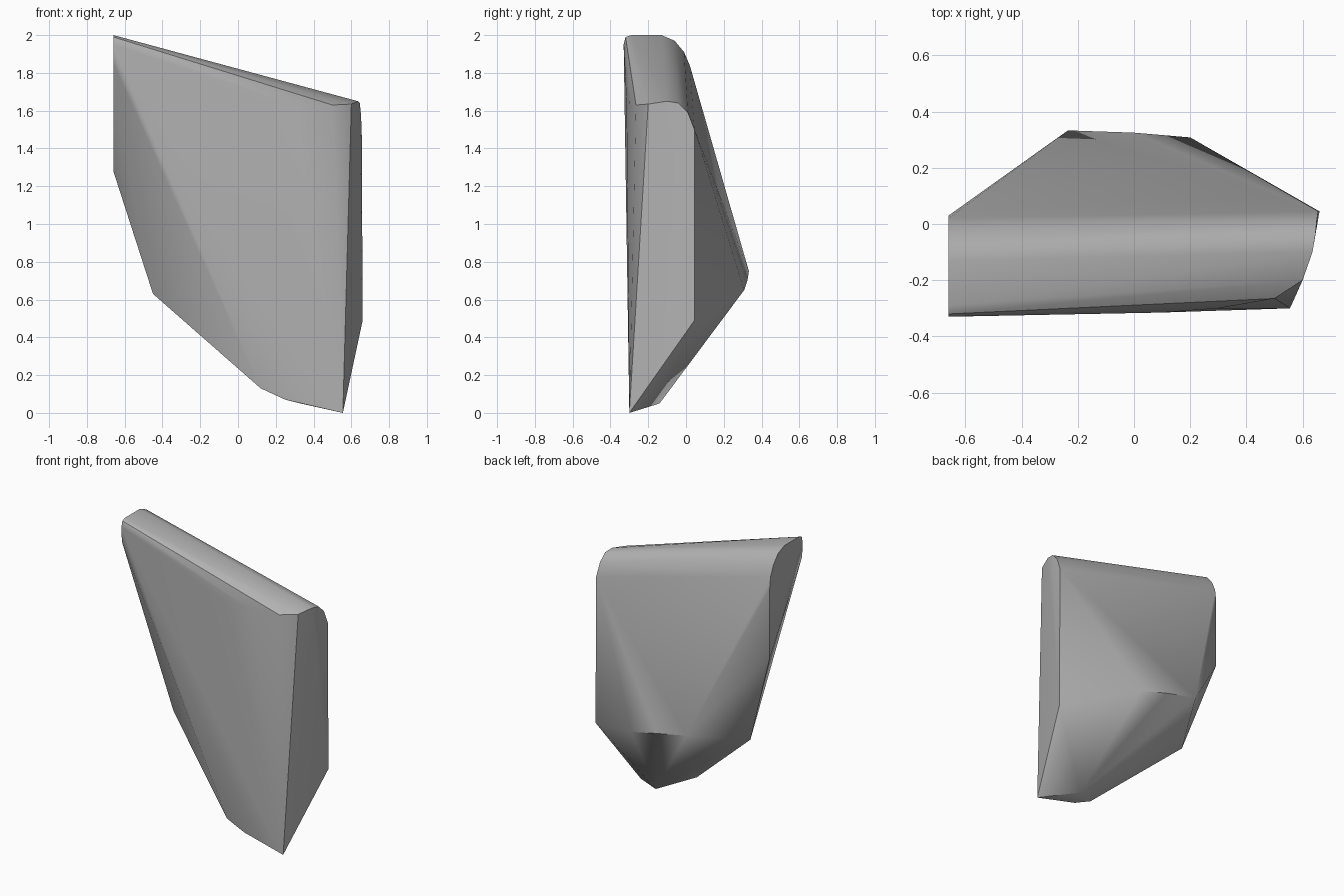
import bpy
import bmesh
import math

default_cube = bpy.data.objects.get("Cube")
if default_cube:
    bpy.data.objects.remove(default_cube, do_unlink=True)


def flat_material(name, grey):
    """Plain matte material of one colour."""
    material = bpy.data.materials.new(name)
    material.use_nodes = True
    colour = (grey, grey, grey, 1)
    material.diffuse_color = colour
    shader = material.node_tree.nodes["Principled BSDF"]
    shader.inputs["Base Color"].default_value = colour
    shader.inputs["Roughness"].default_value = 0.8
    return material


def hull_object(name, points, material):
    """Convex solid wrapped tightly around the given corner points."""
    mesh = bpy.data.meshes.new(name)
    bm = bmesh.new()
    for point in points:
        bm.verts.new(point)
    result = bmesh.ops.convex_hull(bm, input=bm.verts[:])
    unused = set(result["geom_interior"]) | set(result["geom_unused"])
    loose = [item for item in unused if isinstance(item, bmesh.types.BMVert)]
    bmesh.ops.delete(bm, geom=loose, context="VERTS")
    bmesh.ops.recalc_face_normals(bm, faces=bm.faces[:])
    bm.to_mesh(mesh)
    bm.free()
    mesh.materials.append(material)
    obj = bpy.data.objects.new(name, mesh)
    bpy.context.collection.objects.link(obj)
    return obj


# Rounded flat cap at the tall end, as (y, z) pairs
cap_x = -.66
cap_profile = [(-.325, 1.85), (-.33, 1.95), (-.32, 1.99), (-.29, 2), (-.13, 2),
               (-.06, 1.97), (-.01, 1.91), (.02, 1.84), (.03, 1.76), (.03, 1.28)]
tall_cap = [(cap_x, y, z) for y, z in cap_profile]

# Curved rim at the top of the short end, running from back to front
short_rim = [(.655, .045, 1.5), (.65, .01, 1.59), (.645, -.04, 1.64),
             (.635, -.1, 1.65), (.6, -.2, 1.635), (.5, -.265, 1.63),
             (.3, -.3, 1.63), (.1, -.315, 1.65)]

# Foot of the short end and the lower front edge
lower_edge = [(.66, .045, .49), (.555, -.3, 0), (.25, -.29, .07),
              (.12, -.29, .13), (.33, -.14, .05), (-.45, -.06, .63)]

# Bulging ridge across the back
back_ridge = [(-.235, .333, .75), (0, .325, .7), (.2, .308, .65)]

stone = flat_material("stone grey", 0.45)
rock = hull_object("rock_chunk", tall_cap + short_rim + lower_edge + back_ridge, stone)

# Soft shading over the rounded rims, crisp at the cut ends
bpy.ops.object.select_all(action="DESELECT")
rock.select_set(True)
bpy.context.view_layer.objects.active = rock
bpy.ops.object.shade_smooth_by_angle(angle=math.radians(35))
weighted = rock.modifiers.new("even_shading", "WEIGHTED_NORMAL")
weighted.keep_sharp = True
